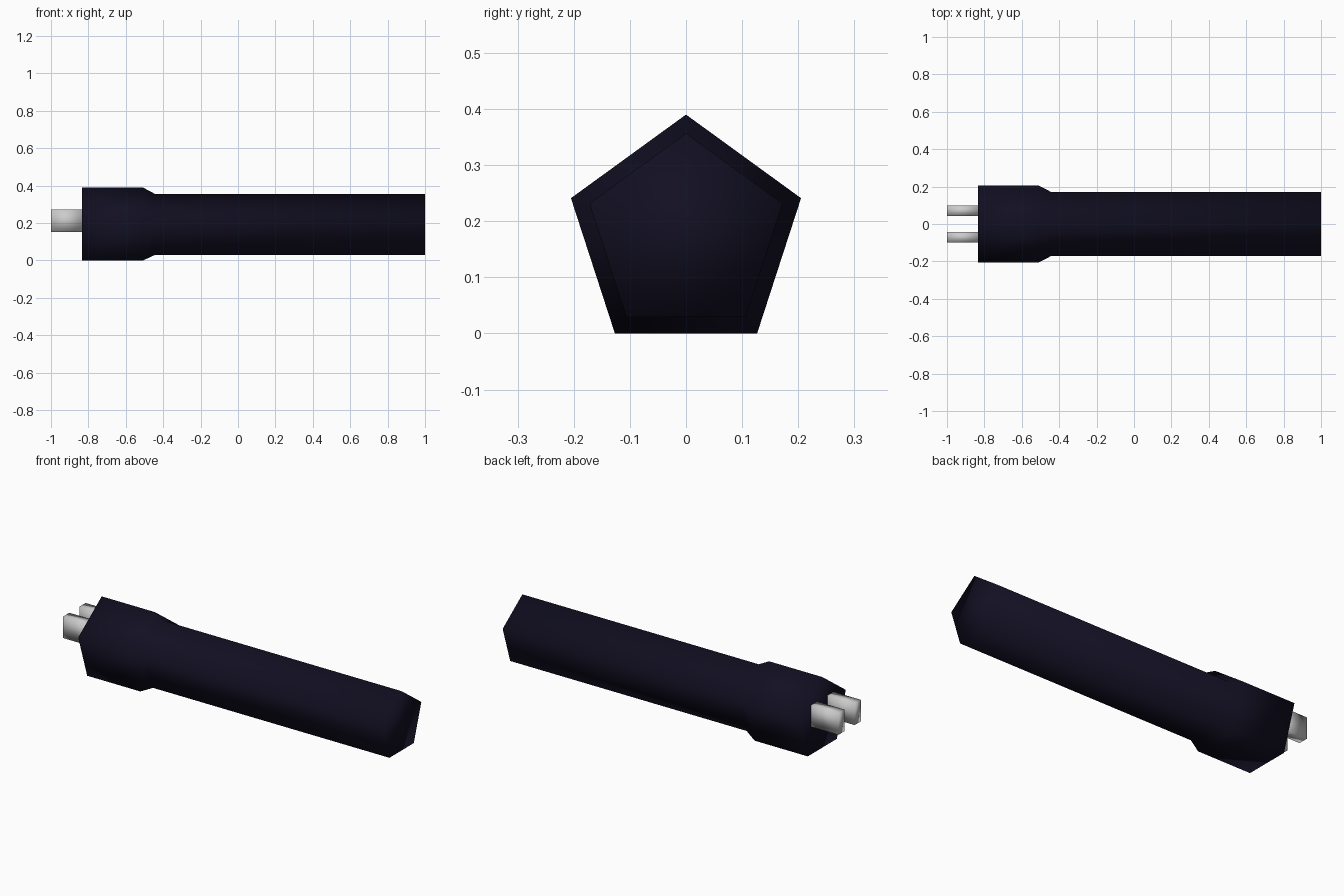
import bpy, bmesh
from math import sin, cos, pi

if "Cube" in bpy.data.objects:
    bpy.data.objects.remove(bpy.data.objects["Cube"])


def make_object(name, bm, material=None):
    bmesh.ops.recalc_face_normals(bm, faces=bm.faces[:])
    for face in bm.faces:
        face.smooth = True
    mesh = bpy.data.meshes.new(name)
    bm.to_mesh(mesh)
    bm.free()
    if material:
        mesh.materials.append(material)
    obj = bpy.data.objects.new(name, mesh)
    bpy.context.collection.objects.link(obj)
    return obj


navy = bpy.data.materials.new("dark_navy")
navy.diffuse_color = (0.006, 0.005, 0.016, 1)
navy.use_nodes = True
navy.node_tree.nodes["Principled BSDF"].inputs["Base Color"].default_value = navy.diffuse_color

# Five-sided body: thick collar, short taper, long handle (x, radius, centre z)
SIDES = 5
sections = [(-0.833, 0.2156, 0.1744), (-0.508, 0.2156, 0.1744),
            (-0.445, 0.181, 0.1755), (1.0, 0.181, 0.1755)]
bm = bmesh.new()
rings = [[bm.verts.new((x, r * sin(2 * pi * i / SIDES), cz + r * cos(2 * pi * i / SIDES)))
          for i in range(SIDES)] for x, r, cz in sections]
for a, b in zip(rings, rings[1:]):
    for i in range(SIDES):
        j = (i + 1) % SIDES
        bm.faces.new((a[i], a[j], b[j], b[i]))
bm.faces.new(rings[0])
bm.faces.new(rings[-1])
make_object("plug_body", bm, navy)

# Two flat contact prongs at the collar end
for side, label in ((-1, "front"), (1, "back")):
    bm = bmesh.new()
    bmesh.ops.create_cube(bm, size=1)
    for v in bm.verts:
        v.co = (v.co.x * 0.17 - 0.915, v.co.y * 0.054 + side * 0.071, v.co.z * 0.119 + 0.212)
    make_object(label + "_prong", bm)
